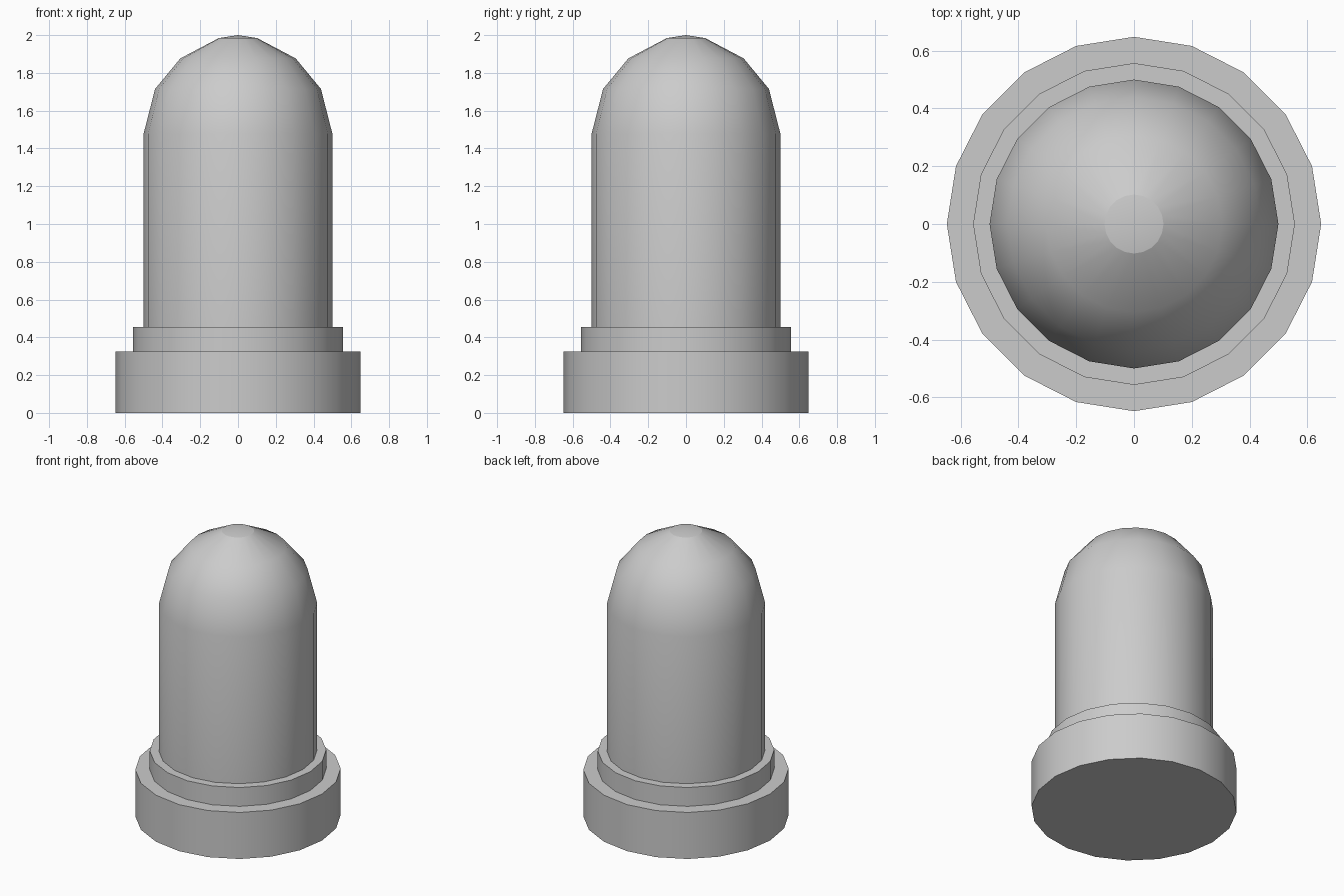
import bpy, bmesh, math

if "Cube" in bpy.data.objects:
    bpy.data.objects.remove(bpy.data.objects["Cube"])

SIDES = 20


def lathe(name, profile):
    """Revolve an (r, z) profile, listed bottom to top, around the z axis."""
    bm = bmesh.new()
    rings = []
    for r, z in profile:
        if r == 0:
            rings.append([bm.verts.new((0, 0, z))] * SIDES)
        else:
            rings.append([bm.verts.new((r * math.cos(2 * math.pi * i / SIDES),
                                        r * math.sin(2 * math.pi * i / SIDES), z))
                          for i in range(SIDES)])
    for low, high in zip(rings, rings[1:]):
        for i in range(SIDES):
            j = (i + 1) % SIDES
            corners = [low[i], low[j], high[j], high[i]]
            bm.faces.new(list(dict.fromkeys(corners)))
    mesh = bpy.data.meshes.new(name)
    bm.to_mesh(mesh)
    bm.free()
    obj = bpy.data.objects.new(name, mesh)
    bpy.context.collection.objects.link(obj)
    bpy.ops.object.select_all(action='DESELECT')
    obj.select_set(True)
    bpy.context.view_layer.objects.active = obj
    bpy.ops.object.shade_smooth_by_angle(angle=math.radians(30))
    return obj


# wide foot with closed underside
lathe("base_flange", [(0, 0), (0.648, 0), (0.648, 0.324), (0.557, 0.324)])

# stepped ring above the foot
lathe("collar", [(0.557, 0.324), (0.557, 0.455), (0.5, 0.455)])

# straight body with faceted dome
lathe("domed_body", [(0.5, 0.455), (0.5, 1.477), (0.439, 1.715),
                     (0.305, 1.877), (0.102, 1.984)])

# shallow cap at the top of the dome
lathe("dome_tip", [(0.102, 1.984), (0, 2.0)])
